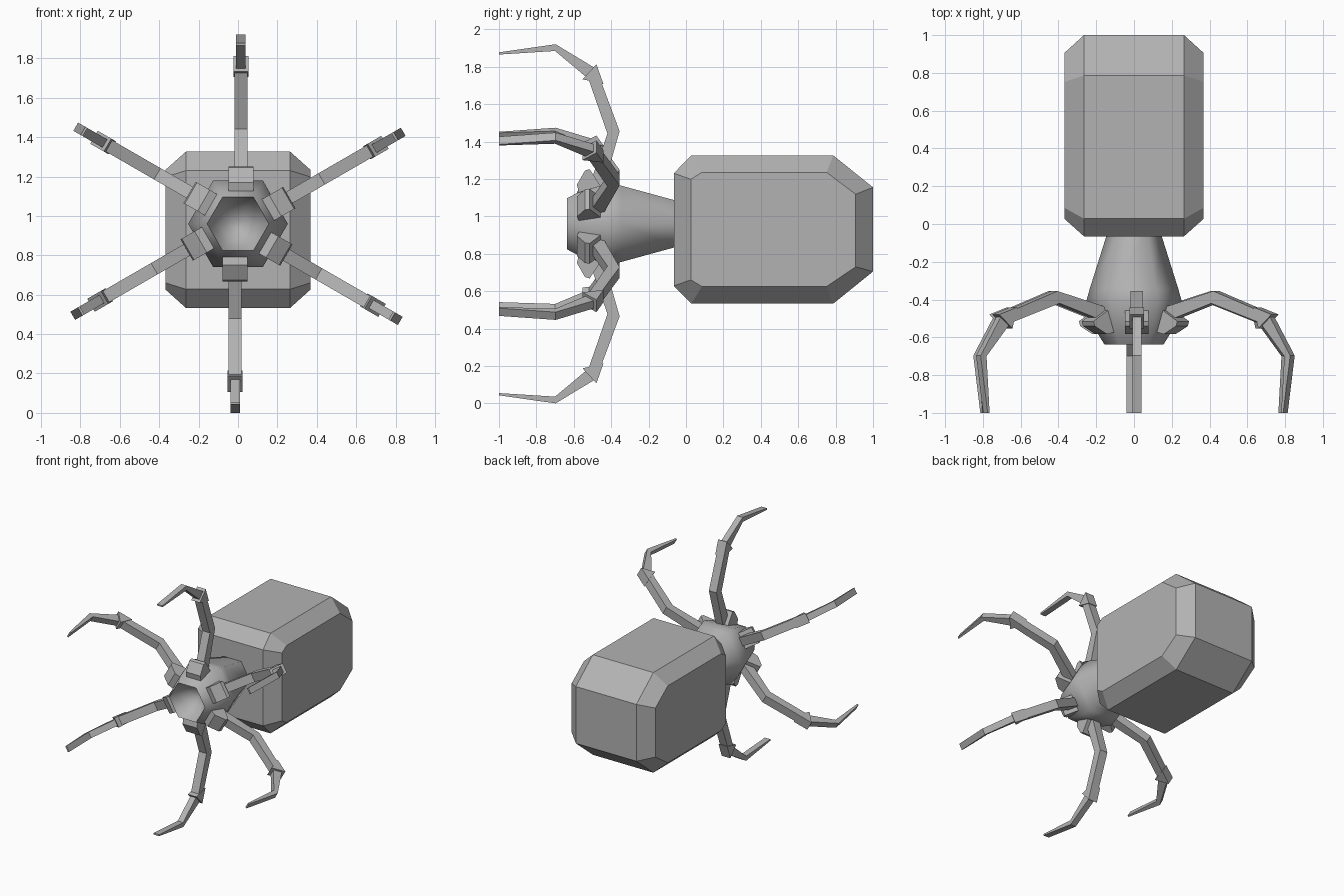
import bpy, bmesh, math

if "Cube" in bpy.data.objects:
    bpy.data.objects.remove(bpy.data.objects["Cube"])

grey = bpy.data.materials.new("grey")
grey.diffuse_color = (0.45, 0.45, 0.45, 1)
grey.use_nodes = True
grey.node_tree.nodes["Principled BSDF"].inputs["Base Color"].default_value = grey.diffuse_color
AXIS_Z = 0.96          # height of the neck and leg axis


def finish(name, bm, smooth=None):
    bmesh.ops.remove_doubles(bm, verts=bm.verts, dist=1e-5)
    bmesh.ops.recalc_face_normals(bm, faces=bm.faces)
    mesh = bpy.data.meshes.new(name)
    bm.to_mesh(mesh)
    bm.free()
    mesh.materials.append(grey)
    obj = bpy.data.objects.new(name, mesh)
    bpy.context.collection.objects.link(obj)
    if smooth:
        bpy.ops.object.select_all(action='DESELECT')
        obj.select_set(True)
        bpy.context.view_layer.objects.active = obj
        bpy.ops.object.shade_smooth_by_angle(angle=math.radians(smooth))
    return obj


def loft(bm, rings, caps=True):
    loops = [[bm.verts.new(p) for p in ring] for ring in rings]
    n = len(loops[0])
    for a, b in zip(loops, loops[1:]):
        for i in range(n):
            j = (i + 1) % n
            bm.faces.new((a[i], a[j], b[j], b[i]))
    if caps:
        bm.faces.new(loops[0])
        bm.faces.new(loops[-1])


# Body: chamfered block lofted across x from a (y, z) outline
outer = [(-.065, .628), (-.065, 1.23), (.028, 1.326), (.787, 1.326),
         (1, 1.155), (1, .705), (.787, .533), (.028, .533)]
inner = [(.026, .66), (.026, 1.198), (.085, 1.235), (.752, 1.235),
         (.907, 1.118), (.907, .73), (.752, .625), (.085, .625)]
bm = bmesh.new()
loft(bm, [[(x, y, z) for y, z in prof] for x, prof in
          ((-.367, inner), (-.265, outer), (.265, outer), (.367, inner))])
finish("body", bm)

# Neck: six-sided flared tube with a hollow mouth, (radius, y)
neck = [(.142, -.05), (.235, -.345), (.253, -.41), (.19, -.583),
        (.157, -.637), (.125, -.56), (.07, -.5), (.02, -.48)]
bm = bmesh.new()
loft(bm, [[(r * math.cos(k * math.pi / 3), y, AXIS_Z + r * math.sin(k * math.pi / 3))
           for k in range(6)] for r, y in neck])
finish("neck", bm, 61)

# Legs: (radius, y) outlines, each with its tangential width
PARTS = {
    "hip": (.125, [(.15, -.45), (.2, -.455), (.292, -.515), (.285, -.54),
                   (.21, -.583), (.15, -.57)]),
    "upper_leg": (.066, [(.18, -.445), (.495, -.355), (.79, -.465),
                         (.77, -.52), (.482, -.42), (.18, -.525)]),
    "knee": (.076, [(.746, -.441), (.853, -.479), (.773, -.553)]),
    "foot": (.048, [(.78, -.48), (.835, -.49), (.96, -.697), (.917, -1),
                    (.905, -1), (.924, -.70), (.79, -.54)]),
}
OFFSET = .015          # legs sit slightly clockwise of centre
for k in range(6):
    a = math.radians(30 + 60 * k)
    c, s = math.cos(a), math.sin(a)
    for part, (width, outline) in PARTS.items():
        bm = bmesh.new()
        loft(bm, [[(r * c + t * s, y, AXIS_Z + r * s - t * c) for r, y in outline]
                  for t in (OFFSET - width / 2, OFFSET + width / 2)])
        finish(f"{part}_{k + 1}", bm)
